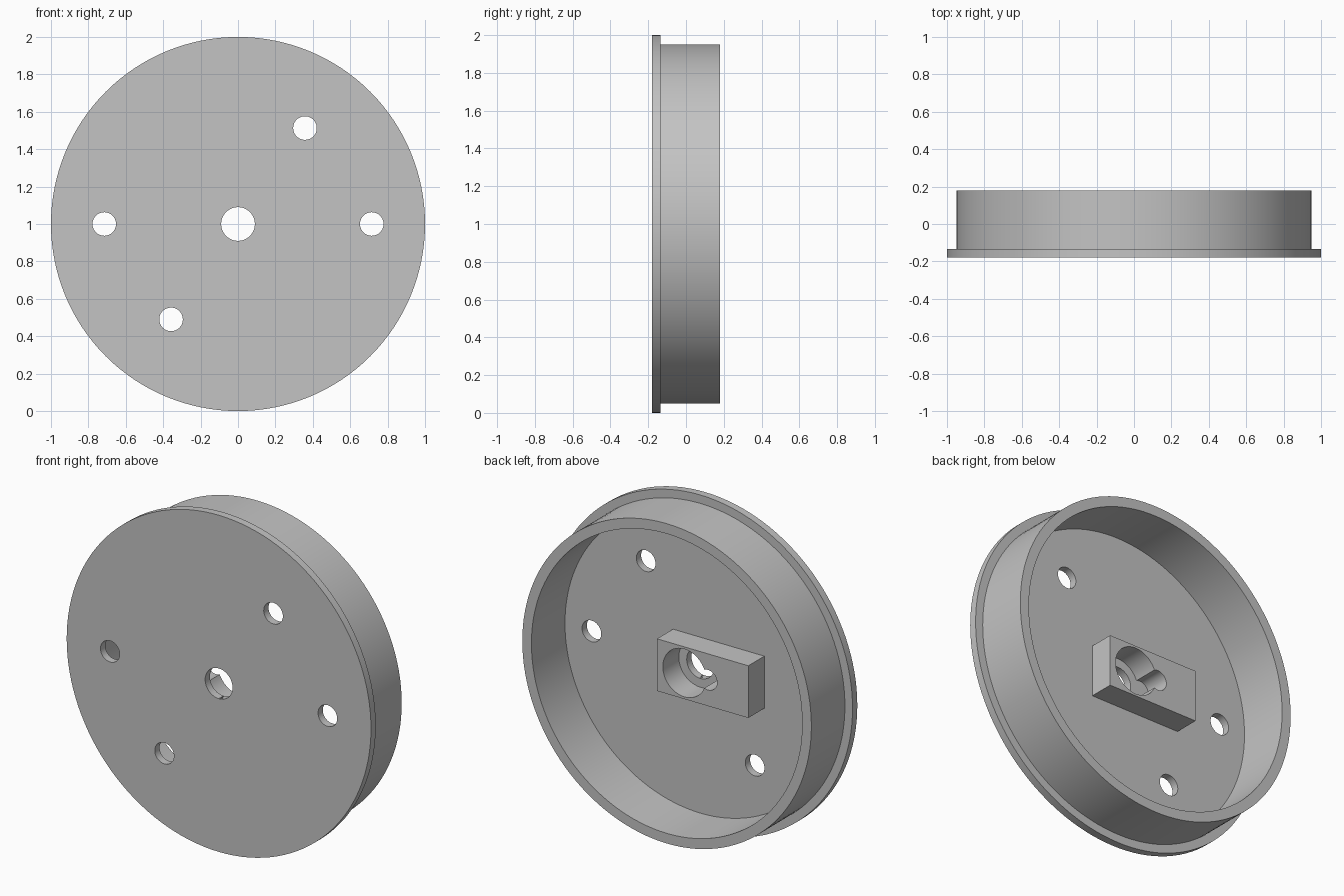
import bpy
import bmesh
from math import pi, radians
from mathutils import Matrix, Vector

if "Cube" in bpy.data.objects:
    bpy.data.objects.remove(bpy.data.objects["Cube"], do_unlink=True)

FRONT, FLOOR, BACK = -0.18, -0.135, 0.18      # depths along y
BLOCK_BACK = 0.015

grey = bpy.data.materials.new("plain_grey")
grey.use_nodes = True
colour = (0.55, 0.55, 0.55, 1)
grey.diffuse_color = colour
grey.node_tree.nodes["Principled BSDF"].inputs["Base Color"].default_value = colour


def make_object(name, bm):
    bmesh.ops.recalc_face_normals(bm, faces=bm.faces)
    mesh = bpy.data.meshes.new(name)
    bm.to_mesh(mesh)
    bm.free()
    mesh.materials.append(grey)
    obj = bpy.data.objects.new(name, mesh)
    bpy.context.collection.objects.link(obj)
    return obj


def select(obj):
    bpy.ops.object.select_all(action="DESELECT")
    obj.select_set(True)
    bpy.context.view_layer.objects.active = obj


def drill(obj, x, z, radius):
    """Cut a round hole along y right through the object."""
    bm = bmesh.new()
    bmesh.ops.create_cone(bm, cap_ends=True, segments=48, radius1=radius,
                          radius2=radius, depth=1,
                          matrix=Matrix.Translation((x, 0, z)) @ Matrix.Rotation(pi / 2, 4, "X"))
    cutter = make_object("hole_cutter", bm)
    cutter.hide_render = True
    cut = obj.modifiers.new("hole", "BOOLEAN")
    cut.operation, cut.solver, cut.object = "DIFFERENCE", "EXACT", cutter
    select(obj)
    bpy.ops.object.modifier_apply(modifier=cut.name)
    bpy.data.objects.remove(cutter, do_unlink=True)


# Flanged cup: one profile (radius, depth) spun about the y axis
profile = [(0, FRONT), (1, FRONT), (1, FLOOR), (0.95, FLOOR),
           (0.95, BACK), (0.89, BACK), (0.89, FLOOR), (0, FLOOR)]
bm = bmesh.new()
verts = [bm.verts.new((r, y, 1)) for r, y in profile]
edges = [bm.edges.new(pair) for pair in zip(verts, verts[1:])]
bmesh.ops.spin(bm, geom=verts + edges, cent=(0, 0, 1), axis=(0, 1, 0),
               angle=2 * pi, steps=128, use_duplicate=False)
bmesh.ops.remove_doubles(bm, verts=bm.verts, dist=0.0005)
cup = make_object("flanged_cup", bm)

# Centre hole and four screw holes
drill(cup, 0, 1, 0.09)
for x, z in [(0.715, 1), (-0.715, 1), (0.358, 1.513), (-0.358, 0.49)]:
    drill(cup, x, z, 0.063)

# Offset block on the inner floor, with a round pocket and a side notch
bm = bmesh.new()
size = Vector((0.6, BLOCK_BACK - FLOOR, 0.31))
centre = Vector((-0.12, (BLOCK_BACK + FLOOR) / 2, 1))
bmesh.ops.create_cube(bm, size=1, matrix=Matrix.Translation(centre) @ Matrix.Diagonal(size.to_4d()))
block = make_object("hub_block", bm)
drill(block, 0, 1, 0.142)
drill(block, -0.155, 1, 0.06)

for obj in (cup, block):
    select(obj)
    bpy.ops.object.shade_smooth_by_angle(angle=radians(30))
